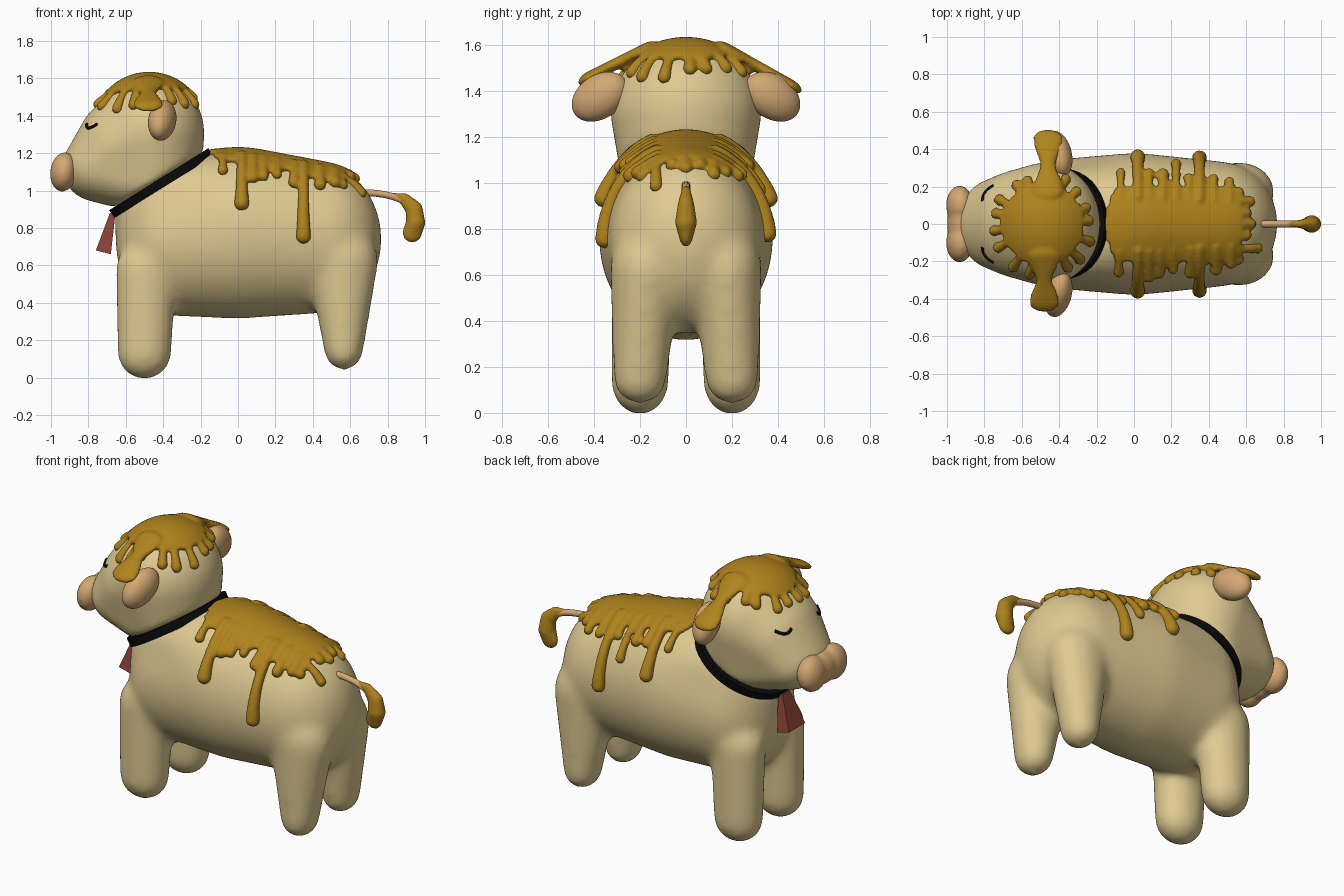
import bpy, bmesh, math, random
from math import sin, cos, pi, radians
from mathutils import Vector, Matrix
from mathutils.bvhtree import BVHTree

random.seed(4)
if "Cube" in bpy.data.objects:
    bpy.data.objects.remove(bpy.data.objects["Cube"])
scene = bpy.context.scene


def material(name, *rgb):
    m = bpy.data.materials.new(name)
    m.use_nodes = True
    m.diffuse_color = (*rgb, 1)
    bsdf = m.node_tree.nodes["Principled BSDF"]
    bsdf.inputs["Base Color"].default_value = (*rgb, 1)
    bsdf.inputs["Roughness"].default_value = 0.6
    return m


CREAM = material("cream", 0.74, 0.59, 0.285)
HONEY = material("honey", 0.43, 0.225, 0.012)
PEACH = material("peach", 0.66, 0.39, 0.17)
BLACK = material("black", 0.003, 0.003, 0.003)
RED = material("dark red", 0.25, 0.055, 0.035)


def blob(bm, loc, radii, rot=None, sub=2):
    m = Matrix.Translation(loc) @ (rot or Matrix()) @ Matrix.Diagonal((*radii, 1))
    bmesh.ops.create_icosphere(bm, subdivisions=sub, radius=1, matrix=m)


def hull(bm, *blobs):
    """Append the convex hull of several ellipsoids."""
    tmp = bmesh.new()
    for b in blobs:
        blob(tmp, *b, sub=4)
    out = bmesh.ops.convex_hull(tmp, input=tmp.verts)
    junk = {g for k in ("geom_interior", "geom_unused") for g in out[k]
            if isinstance(g, bmesh.types.BMVert)}
    bmesh.ops.delete(tmp, geom=list(junk), context="VERTS")
    me = bpy.data.meshes.new("tmp")
    tmp.to_mesh(me)
    tmp.free()
    bm.from_mesh(me)
    bpy.data.meshes.remove(me)


def finish(bm, name, mat, smooth=True):
    bmesh.ops.recalc_face_normals(bm, faces=bm.faces)
    me = bpy.data.meshes.new(name)
    bm.to_mesh(me)
    bm.free()
    ob = bpy.data.objects.new(name, me)
    scene.collection.objects.link(ob)
    me.materials.append(mat)
    for p in me.polygons:
        p.use_smooth = smooth
    return ob


def fuse(bm, name, mat, voxel, iterations):
    """Blend overlapping volumes into one smooth skin."""
    ob = finish(bm, name, mat)
    rm = ob.modifiers.new("remesh", "REMESH")
    rm.mode, rm.voxel_size, rm.use_smooth_shade = "VOXEL", voxel, True
    sm = ob.modifiers.new("smooth", "SMOOTH")
    sm.factor, sm.iterations = 0.5, iterations
    me = bpy.data.meshes.new_from_object(ob.evaluated_get(bpy.context.evaluated_depsgraph_get()))
    ob.modifiers.clear()
    ob.data = me
    me.materials.clear()
    me.materials.append(mat)
    for p in me.polygons:
        p.use_smooth = True
        p.material_index = 0
    return ob


def surface(ob):
    bm = bmesh.new()
    bm.from_mesh(ob.data)
    return bm, BVHTree.FromBMesh(bm)


def cover(bm, rule):
    """Keep the faces that pass the rule and thicken them into a coat."""
    bmesh.ops.delete(bm, geom=[f for f in bm.faces if not rule(f.calc_center_median())], context="FACES")
    bm.normal_update()
    for v in bm.verts:
        v.co -= v.normal * 0.02
    out = bmesh.ops.extrude_face_region(bm, geom=bm.faces[:], use_keep_orig=True)
    top = [g for g in out["geom"] if isinstance(g, bmesh.types.BMVert)]
    bm.normal_update()
    for v in top:
        v.co += v.normal * 0.042


def drip(bm, points, r):
    n = len(points) - 1
    for i, p in enumerate(points):
        if p is not None:
            blob(bm, p, [r * (0.8 + 0.35 * (i / n) ** 3)] * 3)


def tube(name, points, r, mat):
    cu = bpy.data.curves.new(name, "CURVE")
    cu.dimensions, cu.bevel_depth, cu.bevel_resolution, cu.use_fill_caps = "3D", r, 3, True
    sp = cu.splines.new("BEZIER")
    sp.bezier_points.add(len(points) - 1)
    for b, p in zip(sp.bezier_points, points):
        b.co, b.handle_left_type, b.handle_right_type = p, "AUTO", "AUTO"
    cu.materials.append(mat)
    ob = bpy.data.objects.new(name, cu)
    scene.collection.objects.link(ob)


# Body with four legs
NECK = Vector((-0.41, 0, 1.04))
TILT = Matrix.Rotation(radians(-32), 4, "Y")
bm = bmesh.new()
hull(bm, (NECK, (0.295, 0.28, 0.03), TILT), ((0, 0, 0.765), (0.5, 0.38, 0.45)),
     ((-0.36, 0, 0.735), (0.295, 0.35, 0.405)), ((0.45, 0, 0.74), (0.318, 0.335, 0.395)))
for s in (-1, 1):
    hull(bm, ((-0.5, 0.2 * s, 0.13), (0.145, 0.125, 0.14)), ((-0.49, 0.19 * s, 0.58), (0.165, 0.135, 0.15)))
    hull(bm, ((0.565, 0.2 * s, 0.148), (0.105, 0.117, 0.11)), ((0.56, 0.175 * s, 0.62), (0.19, 0.155, 0.2)))
body = fuse(bm, "body", CREAM, 0.02, 24)

# Head
bm = bmesh.new()
hull(bm, (NECK + Vector((-0.02, 0, 0.03)), (0.29, 0.29, 0.03), TILT), ((-0.475, 0, 1.31), (0.295, 0.328, 0.305)),
     ((-0.64, 0, 1.24), (0.22, 0.285, 0.25)), ((-0.75, 0, 1.125), (0.19, 0.24, 0.185)))
head = fuse(bm, "head", CREAM, 0.02, 5)

# Nose with two lobes, and ears
bm = bmesh.new()
lean = Matrix.Rotation(radians(8), 4, "Y")
for s in (-1, 1):
    blob(bm, (-0.932, 0.1 * s, 1.1), (0.072, 0.105, 0.106), lean, 4)
blob(bm, (-0.932, 0, 1.1), (0.066, 0.15, 0.095), lean, 4)
fuse(bm, "nose", PEACH, 0.012, 6)
for s, side in ((-1, "right"), (1, "left")):
    bm = bmesh.new()
    turn = Matrix.Rotation(radians(14 * s), 4, "Z") @ Matrix.Rotation(radians(-33 * s), 4, "X")
    blob(bm, (-0.405, 0.375 * s, 1.375), (0.072, 0.135, 0.095), turn, 4)
    finish(bm, side + "_ear", PEACH)

# Collar band and hanging bell tag
bm = bmesh.new()
rings = []
for i in range(64):
    a = 2 * pi * i / 64
    rings.append([bm.verts.new(NECK + TILT @ Vector(((0.298 + d) * cos(a), (0.285 + d) * sin(a), h)))
                  for d, h in ((-0.04, -0.025), (0.015, -0.025), (0.015, 0.025), (-0.04, 0.025))])
for i in range(64):
    a, b = rings[i - 1], rings[i]
    for k in range(4):
        bm.faces.new((a[k - 1], a[k], b[k], b[k - 1]))
finish(bm, "collar", BLACK, False)

bm = bmesh.new()
bmesh.ops.create_cube(bm, size=1)
for v in bm.verts:
    x, y = v.co.x, v.co.y
    v.co = (-0.72 + 0.08 * x, 0.16 * y, 0.67 - 0.02 * x) if v.co.z < 0 else (-0.67 + 0.03 * x, 0.07 * y, 0.88)
finish(bm, "tag", RED, False)

# Honey on the back, with long and short drips
coat, tree = surface(body)
cover(coat, lambda c: -0.15 + 1.5 * c.y ** 2 < c.x < 0.57 and c.z > 0.95
      and abs(c.y) < 0.205 + 0.015 * sin(c.x * 40) - 0.25 * max(0, c.x - 0.42))


def on_back(x, angle):
    d = Vector((0, sin(angle), cos(angle)))
    hit = tree.ray_cast(Vector((x, 0, 0.75)) + d * 2, -d)[0]
    return hit + d * 0.01 if hit else None


def down(x, y):
    return tree.ray_cast(Vector((x, y, 3)), Vector((0, 0, -1)))[0]


for s in (-1, 1):
    for i in range(9):
        x = -0.075 + 0.073 * i + random.uniform(-0.012, 0.012)
        end, r = random.uniform(35, 43), random.uniform(0.023, 0.031)
        if i == 1:
            x, end, r = 0.02, 63, 0.037
        elif i == 6:
            x, end, r = 0.35, 87 - 2 * s, 0.037
        elif i == 4 and s > 0:
            end = 56
        drip(coat, [on_back(x, s * radians(18 + (end - 18) * k / 24)) for k in range(25)], r)
for y, x in ((-0.13, 0.66), (-0.06, 0.6), (0, 0.625), (0.06, 0.6), (0.12, 0.62), (0.17, 0.56), (-0.19, 0.56)):
    drip(coat, [down(0.43 + (x - 0.43) * k / 12, y) for k in range(13)], 0.027)
fuse(coat, "back_honey", HONEY, 0.011, 4)

# Honey on the crown, with a scalloped rim and two drips over the ears
coat, tree = surface(head)
cover(coat, lambda c: c.z > 1.42 and math.hypot(c.x + 0.49, c.y) < 0.21)
for i in range(17):
    a = 2 * pi * i / 17 + random.uniform(-0.07, 0.07)
    far = random.uniform(0.24, 0.28)
    steps = [0.14 + (far - 0.14) * k / 12 for k in range(13)]
    drip(coat, [down(-0.49 + cos(a) * q, sin(a) * q) for q in steps], 0.027)
for s, x, reach, fall in ((-1, -0.48, 0.42, 1.46), (1, -0.46, 0.455, 1.425)):
    tilt = Matrix.Rotation(radians(-32 * s), 4, "X")
    for k in range(15):
        t = k / 14
        wide = 0.064 + 0.02 * cos(t * 2 * pi)
        blob(coat, (x, s * (0.18 + (reach - 0.18) * t), 1.58 + (fall - 1.58) * t), (wide, 0.06, 0.026), tilt)
fuse(coat, "crown_honey", HONEY, 0.011, 4)

# Closed eyes
for s, side in ((-1, "right"), (1, "left")):
    arc = []
    for k in range(5):
        z = 1.335 + 0.02 * ((k - 2) / 2) ** 2
        arc.append(tree.ray_cast(Vector((-2, s * (0.125 + 0.02 * k), z)), Vector((1, 0, 0)))[0])
    tube(side + "_eye", arc, 0.009, BLACK)

# Tail with a honey-coated tip
tube("tail", [(0.66, 0, 0.99), (0.74, 0, 0.985), (0.82, 0, 0.97), (0.9, 0, 0.94)], 0.019, PEACH)
bm = bmesh.new()
path = [(0.82, 0.975, 0.014, 0.014), (0.89, 0.955, 0.032, 0.022), (0.942, 0.9, 0.046, 0.036),
        (0.95, 0.83, 0.051, 0.047), (0.932, 0.775, 0.052, 0.03)]
for a, b in zip(path, path[1:]):
    hull(bm, *(((x, 0, z), (rx, ry, rx)) for x, z, rx, ry in (a, b)))
fuse(bm, "tail_honey", HONEY, 0.009, 3)
